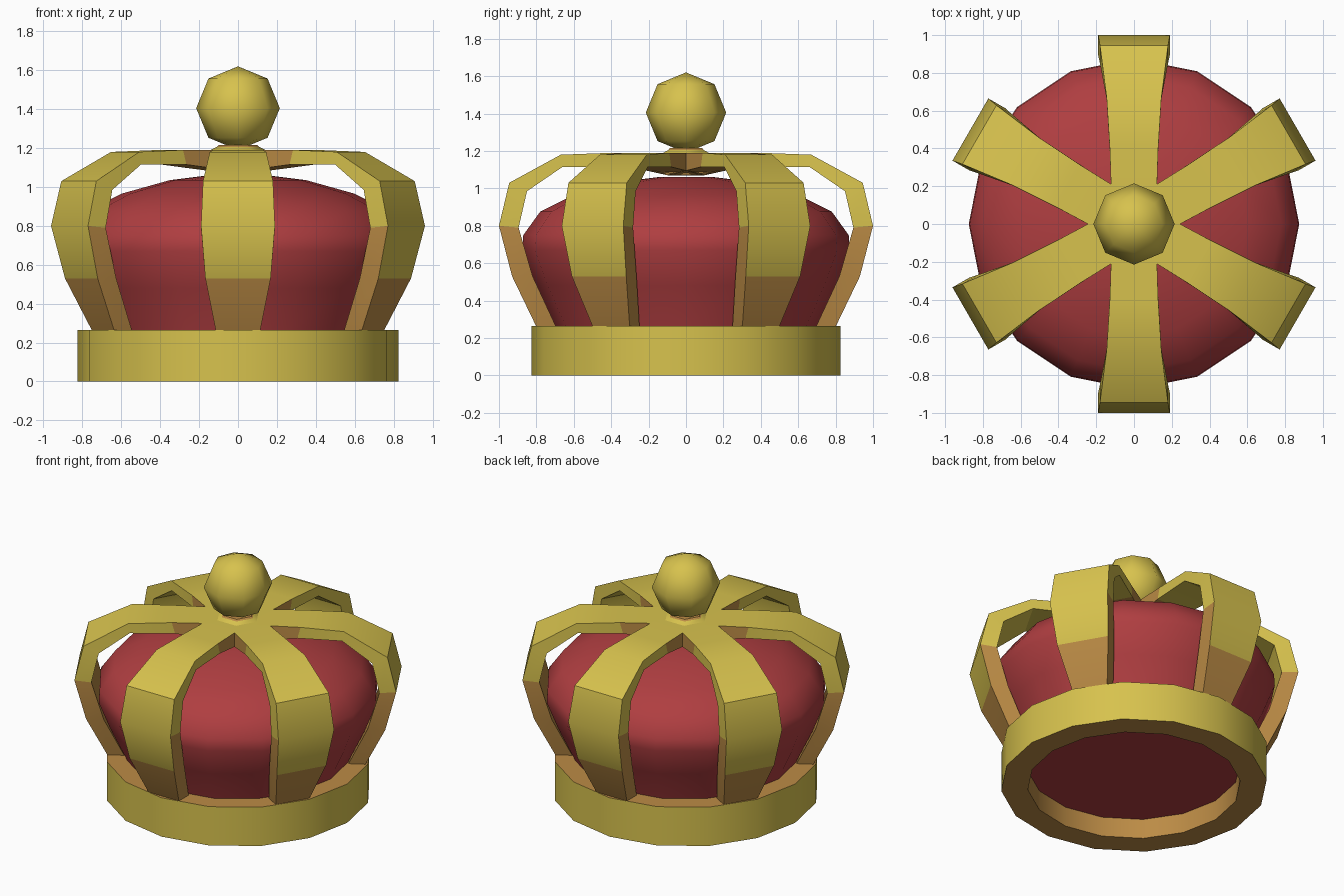
import bpy, math
from mathutils import Matrix

if "Cube" in bpy.data.objects:
    bpy.data.objects.remove(bpy.data.objects["Cube"])


def material(name, rgb):
    m = bpy.data.materials.new(name)
    m.diffuse_color = (*rgb, 1)
    m.use_nodes = True
    m.node_tree.nodes["Principled BSDF"].inputs["Base Color"].default_value = m.diffuse_color
    return m


GOLD = material("gold", (0.68, 0.54, 0.075))
BRONZE = material("bronze", (0.50, 0.26, 0.06))
RED = material("red_velvet", (0.43, 0.048, 0.052))


def build(name, verts, faces, mats, indices=None, angle=32):
    me = bpy.data.meshes.new(name)
    me.from_pydata(verts, [], faces)
    for m in mats:
        me.materials.append(m)
    for i, p in enumerate(me.polygons):
        p.material_index = indices[i] if indices else 0
    ob = bpy.data.objects.new(name, me)
    bpy.context.collection.objects.link(ob)
    bpy.ops.object.select_all(action='DESELECT')
    ob.select_set(True)
    bpy.context.view_layer.objects.active = ob
    bpy.ops.object.shade_smooth_by_angle(angle=math.radians(angle))
    return ob


def lathe(name, profile, sides, mats, seg_mats=None, closed=False, angle=32):
    """Spin (radius, z) points listed bottom to top on the outside."""
    verts, rings = [], []
    for r, z in profile:
        n = 1 if r == 0 else sides
        rings.append([len(verts) + k for k in range(n)])
        for k in range(n):
            a = math.tau * k / sides
            verts.append((r * math.cos(a), r * math.sin(a), z))
    faces, idx = [], []
    count = len(profile) if closed else len(profile) - 1
    for i in range(count):
        lo, hi = rings[i], rings[(i + 1) % len(rings)]
        for k in range(sides):
            j = (k + 1) % sides
            if len(lo) == 1:
                f = (lo[0], hi[j], hi[k])
            elif len(hi) == 1:
                f = (lo[k], lo[j], hi[0])
            else:
                f = (lo[k], lo[j], hi[j], hi[k])
            faces.append(f)
            idx.append(seg_mats[i] if seg_mats else 0)
    return build(name, verts, faces, mats, idx, angle)


# Base ring: gold outside, bronze top, inside and underside
lathe("base_ring", [(0.825, 0), (0.825, 0.265), (0.66, 0.265), (0.66, 0)], 16,
      [GOLD, BRONZE], [0, 1, 1, 1], closed=True)

# Velvet cushion
lathe("cushion", [(0, 0.135), (0.665, 0.135), (0.70, 0.27), (0.80, 0.48), (0.875, 0.67),
                  (0.87, 0.75), (0.78, 0.875), (0.60, 0.965), (0.35, 1.035), (0.15, 1.06),
                  (0, 1.06)], 16, [RED], angle=40)

# Six arches: outer (r, z), inner (r, z), half width
PATH = [((0.795, 0.25), (0.69, 0.25), 0.112),
        ((0.93, 0.53), (0.82, 0.53), 0.168),
        ((1.00, 0.80), (0.895, 0.79), 0.19),
        ((0.945, 1.03), (0.85, 0.985), 0.18),
        ((0.67, 1.18), (0.66, 1.115), 0.145),
        ((0.40, 1.19), (0.38, 1.115), 0.128),
        ((0.00, 1.19), (0.00, 1.07), 0.115)]
for n in range(6):
    rot = Matrix.Rotation(math.radians(90 + 60 * n), 4, 'Z')
    verts, faces, idx = [], [], []
    for (ro, zo), (ri, zi), w in PATH:
        for p in ((ro, -w, zo), (ro, w, zo), (ri, w, zi), (ri, -w, zi)):
            x, y, z = p
            a = math.radians(90 + 60 * n)
            verts.append((x * math.cos(a) - y * math.sin(a),
                          x * math.sin(a) + y * math.cos(a), z))
    for s in range(len(PATH) - 1):
        for c in range(4):
            d = (c + 1) % 4
            faces.append((4 * s + c, 4 * s + d, 4 * s + 4 + d, 4 * s + 4 + c))
            if c == 0:                       # outer face
                idx.append(1 if s == 0 else 0)
            else:                            # sides and inner face
                idx.append(1 if s in (0, 1, 5) else 0)
    build(f"arch_{n + 1}", verts, faces, [GOLD, BRONZE], idx)

# Collar where the arches meet
lathe("collar", [(0.16, 1.18), (0.11, 1.205), (0.10, 1.215), (0, 1.215)], 6,
      [GOLD, BRONZE], [0, 1, 1])

# Low-poly ball on top
R = 0.215
lathe("top_ball", [(0 if i in (0, 4) else R * math.sin(math.pi * i / 4),
                    1.405 - R * math.cos(math.pi * i / 4)) for i in range(5)],
      8, [GOLD], angle=60)
